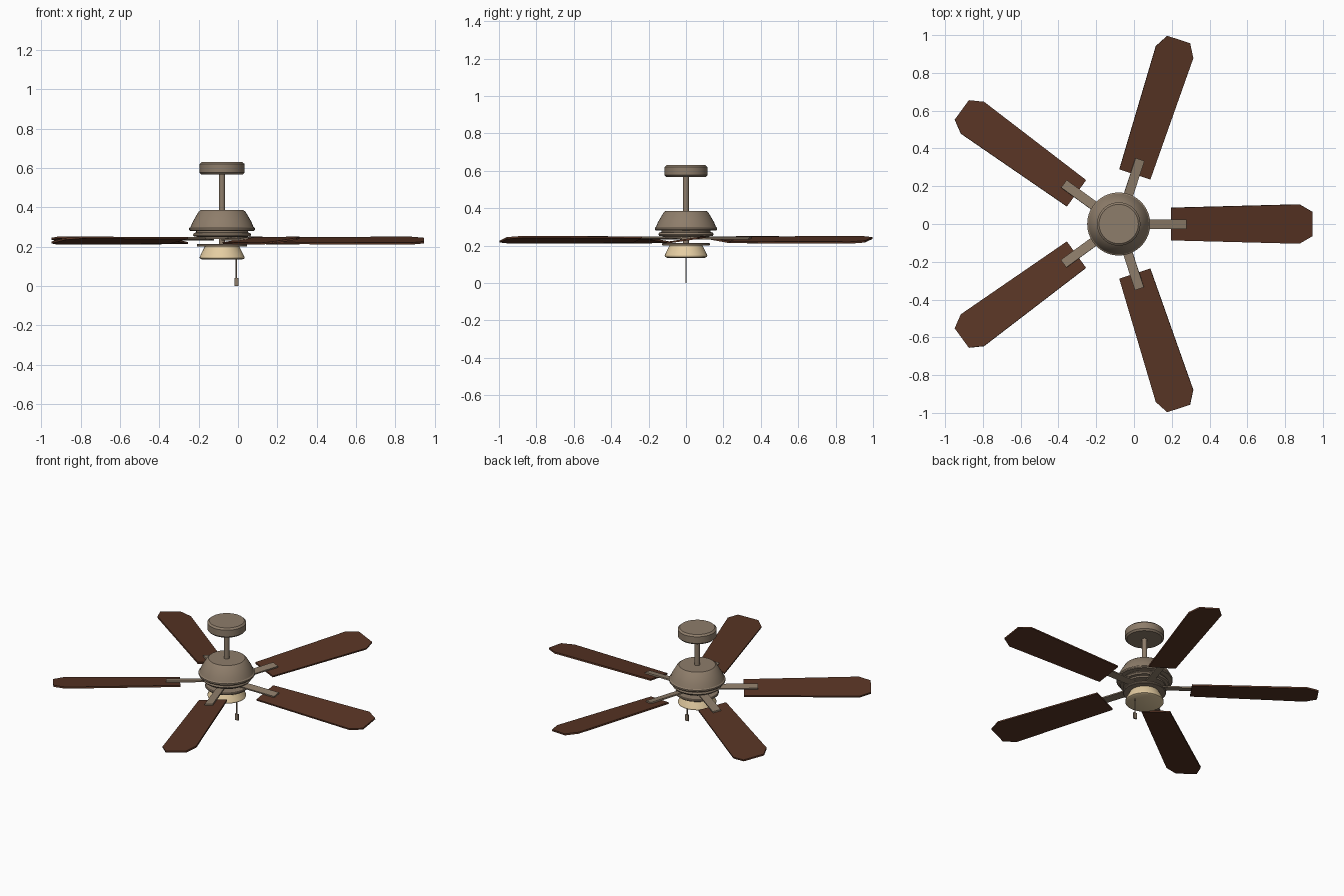
import bpy, bmesh, math
from mathutils import Matrix, Vector

cube = bpy.data.objects.get("Cube")
if cube:
    bpy.data.objects.remove(cube, do_unlink=True)

AXIS = Vector((-0.081, 0, 0))   # the fan's spinning axis
PITCH = math.radians(8.5)
BLADE_Z = 0.231


def material(name, rgb):
    m = bpy.data.materials.new(name)
    m.use_nodes = True
    m.diffuse_color = (*rgb, 1)
    m.node_tree.nodes["Principled BSDF"].inputs["Base Color"].default_value = (*rgb, 1)
    return m


METAL = material("brushed bronze", (0.27, 0.205, 0.145))
WOOD = material("dark walnut", (0.098, 0.035, 0.018))
GLASS = material("cream glass", (0.78, 0.61, 0.36))


def finish(name, bm, mat, smooth=False):
    bmesh.ops.recalc_face_normals(bm, faces=bm.faces)
    mesh = bpy.data.meshes.new(name)
    bm.to_mesh(mesh)
    bm.free()
    mesh.materials.append(mat)
    ob = bpy.data.objects.new(name, mesh)
    bpy.context.collection.objects.link(ob)
    if smooth:
        bpy.ops.object.select_all(action='DESELECT')
        ob.select_set(True)
        bpy.context.view_layer.objects.active = ob
        bpy.ops.object.shade_smooth_by_angle(angle=math.radians(28))
    return ob


def lathe(name, profile, mat, centre=AXIS, steps=40):
    """Turn a (radius, height) profile around a vertical axis."""
    bm = bmesh.new()
    verts = [bm.verts.new((r, 0, z)) for r, z in profile]
    edges = [bm.edges.new(pair) for pair in zip(verts, verts[1:])]
    bmesh.ops.spin(bm, geom=verts + edges, cent=(0, 0, 0), axis=(0, 0, 1),
                   angle=math.tau, steps=steps, use_duplicate=False)
    bmesh.ops.remove_doubles(bm, verts=bm.verts, dist=0.0001)
    bmesh.ops.translate(bm, verts=bm.verts, vec=centre)
    return finish(name, bm, mat, smooth=True)


def slab(name, outline, z, thickness, mat, place):
    """Extrude a flat outline, then move it into place."""
    bm = bmesh.new()
    face = bm.faces.new([bm.verts.new((x, y, z)) for x, y in outline])
    new = bmesh.ops.extrude_face_region(bm, geom=[face])["geom"]
    bmesh.ops.translate(bm, vec=(0, 0, thickness),
                        verts=[v for v in new if isinstance(v, bmesh.types.BMVert)])
    bmesh.ops.transform(bm, matrix=place, verts=bm.verts)
    return finish(name, bm, mat)


# Ceiling mount and rod
lathe("ceiling_mount", [(0, 0.567), (0.105, 0.567), (0.115, 0.577), (0.115, 0.62),
                        (0.104, 0.63), (0, 0.63)], METAL)
lathe("down_rod", [(0, 0.21), (0.016, 0.21), (0.016, 0.57), (0, 0.57)], METAL, steps=20)

# Motor housing with flange and stepped underside
lathe("motor_housing", [(0, 0.24), (0.125, 0.24), (0.125, 0.25), (0.143, 0.252),
                        (0.148, 0.26), (0.143, 0.27), (0.132, 0.272), (0.132, 0.28),
                        (0.163, 0.281), (0.167, 0.286), (0.167, 0.295), (0.16, 0.3),
                        (0.15, 0.325), (0.12, 0.377), (0.108, 0.386), (0, 0.386)], METAL)

# Light fitting
lathe("light_plate", [(0, 0.2), (0.124, 0.2), (0.128, 0.204), (0.128, 0.211),
                      (0.124, 0.215), (0, 0.215)], METAL)
lathe("light_bowl", [(0, 0.135), (0.102, 0.135), (0.113, 0.14), (0.114, 0.147),
                     (0.106, 0.165), (0.088, 0.2), (0, 0.2)], GLASS)

# Pull chain with its flat tag
chain_at = Vector((-0.008, 0, 0))
lathe("pull_chain", [(0, 0.03), (0.004, 0.03), (0.004, 0.14), (0, 0.14)],
      METAL, centre=chain_at, steps=8)
slab("pull_tag", [(-0.011, -0.004), (0.011, -0.004), (0.011, 0.004), (-0.011, 0.004)],
     0, 0.04, METAL, Matrix.Translation(chain_at))

# Five pitched blades, each held by an arm lying on its top face
half = [(0.276, 0.087), (0.957, 0.105), (1.027, 0.064)]
blade = half + [(x, -y) for x, y in reversed(half)]
arm = [(0.07, 0.025), (0.36, 0.025), (0.36, -0.025), (0.07, -0.025)]
for i in range(5):
    place = (Matrix.Translation(AXIS + Vector((0, 0, BLADE_Z)))
             @ Matrix.Rotation(math.tau * i / 5, 4, 'Z')
             @ Matrix.Rotation(PITCH, 4, 'X'))
    slab(f"blade_{i + 1}", blade, -0.005, 0.01, WOOD, place)
    slab(f"blade_arm_{i + 1}", arm, 0.005, 0.009, METAL, place)
